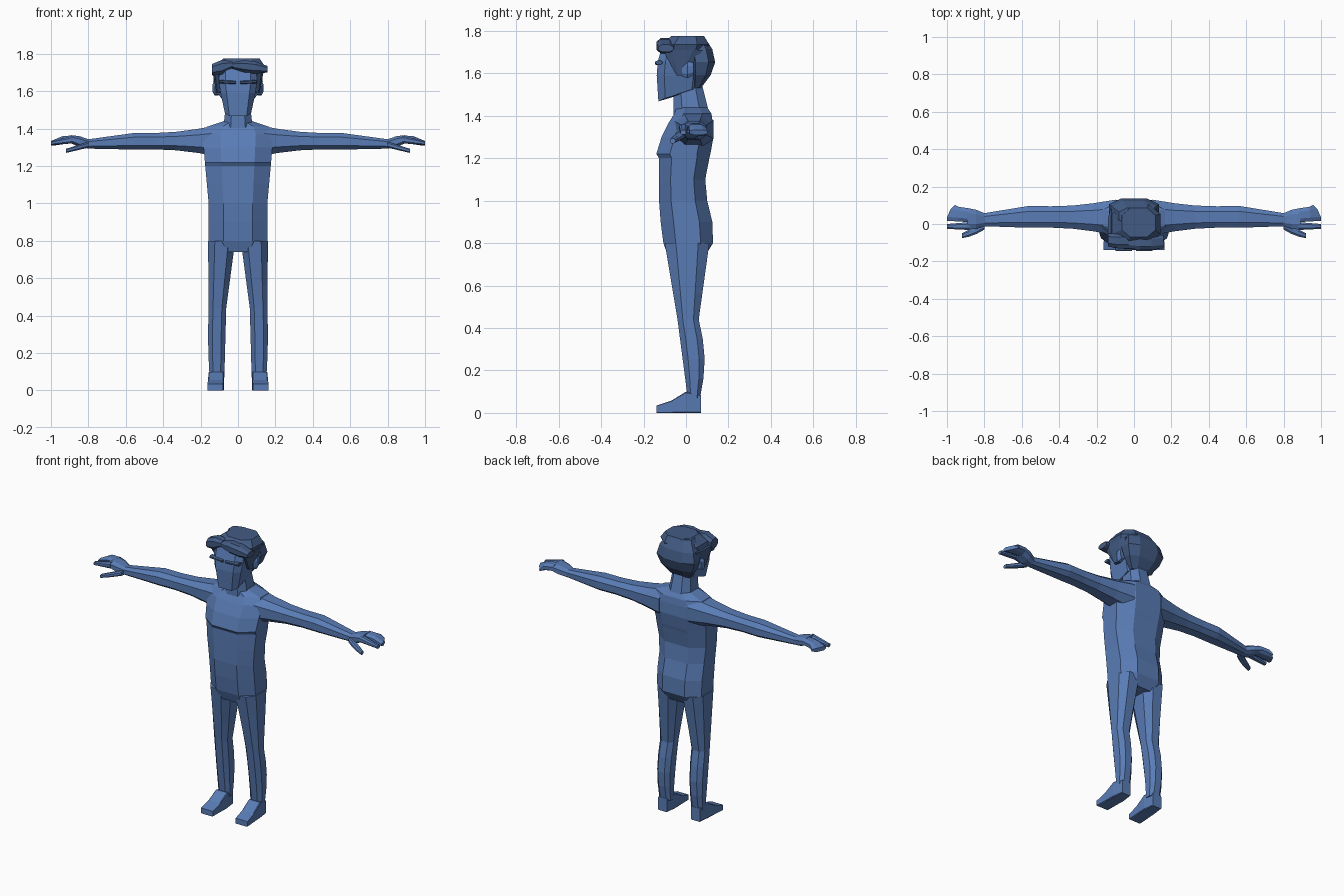
import bpy, bmesh
from math import sin, cos, pi

cube = bpy.data.objects.get("Cube")
if cube:
    bpy.data.objects.remove(cube, do_unlink=True)


def material(name, rgb):
    mat = bpy.data.materials.new(name)
    mat.use_nodes = True
    mat.diffuse_color = (*rgb, 1)
    shader = mat.node_tree.nodes["Principled BSDF"]
    shader.inputs["Base Color"].default_value = (*rgb, 1)
    return mat


blue = material("blue body", (.1, .2, .46))
navy = material("dark blue hair", (.055, .105, .23))


def place(axis, along, a, b):
    """Point on a section that faces the given axis."""
    if axis == 'X':
        return along, a, b
    if axis == 'Y':
        return a, along, b
    return a, b, along


def chamfered(box, cut):
    """Eight corners of a box section with its corners cut off."""
    a_low, a_high, b_low, b_high = box
    a_mid, a_half = (a_low + a_high) / 2, (a_high - a_low) / 2
    b_mid, b_half = (b_low + b_high) / 2, (b_high - b_low) / 2
    inner = 1 - 2 * cut
    corners = []
    for sa, sb in ((-1, -1), (1, -1), (1, 1), (-1, 1)):
        pair = [(a_mid + sa * a_half * inner, b_mid + sb * b_half),
                (a_mid + sa * a_half, b_mid + sb * b_half * inner)]
        corners += pair if sa != sb else pair[::-1]
    return corners


def loft(name, axis, sections, mat=blue, mirror=False, cut=.25):
    """Skin a list of (position, box) sections and close both ends."""
    bm = bmesh.new()
    rings = [[bm.verts.new(place(axis, along, a, b)) for a, b in chamfered(box, cut)]
             for along, box in sections]
    for low, high in zip(rings, rings[1:]):
        for i in range(len(low)):
            bm.faces.new((low[i - 1], low[i], high[i], high[i - 1]))
    bm.faces.new(rings[0])
    bm.faces.new(rings[-1])
    bmesh.ops.recalc_face_normals(bm, faces=bm.faces)
    mesh = bpy.data.meshes.new(name)
    bm.to_mesh(mesh)
    bm.free()
    mesh.materials.append(mat)
    obj = bpy.data.objects.new(name, mesh)
    bpy.context.collection.objects.link(obj)
    if mirror:
        obj.modifiers.new("Mirror", 'MIRROR')
    return obj


def limb(name, axis, span, start, end, steps=1, bulge=(0, 0, 0, 0), **options):
    """Taper from one box section to another, with each side swelling midway."""
    sections = []
    for step in range(steps + 1):
        t = step / steps
        swell = sin(pi * t)
        box = [s + (e - s) * t + side * grow * swell
               for s, e, side, grow in zip(start, end, (-1, 1, -1, 1), bulge)]
        sections.append((span[0] + (span[1] - span[0]) * t, box))
    return loft(name, axis, sections, **options)


def wide(half_width, front, back):
    return -half_width, half_width, front, back


def torso_box(z):
    """Flat belly, chest ledge sloping to the shoulders, and an S-curved back."""
    hip_line = .1 + .13 * (z - .75)
    chest = .14 if z > 1.2 else .127
    shoulder_line = .055 + (1.42 - z) / 2
    back = .11 + .02 * cos(2 * pi * (z - .84) / .48)
    return wide(.157 + .09 * max(0, z - 1), -min(hip_line, chest, shoulder_line), back)


# Torso, closed below by the hips and above by the shoulders
heights = (.8, .9, 1, 1.1, 1.2, 1.22, 1.3, 1.37)
loft("torso", 'Z', [(.74, wide(.13, -.085, .09)),
                    *[(z, torso_box(z)) for z in heights],
                    (1.41, wide(.165, -.055, .12)),
                    (1.44, wide(.075, -.045, .1))])

# Neck, leaning forward
limb("neck", 'Z', (1.39, 1.57), wide(.08, -.06, .115), wide(.06, -.06, .07), steps=2)

# Legs
knee = (.063, .157, -.04, .06)
ankle = (.073, .152, .008, .066)
limb("thigh", 'Z', (.8, .44), (.015, .16, -.1, .11), knee, steps=3, mirror=True)
limb("shin", 'Z', (.44, .07), knee, ankle, steps=4, bulge=(0, .005, 0, .025), mirror=True)

# Feet
instep = (.075, .157, 0, .1)
limb("foot", 'Y', (-.14, 0), (.08, .164, 0, .034), instep, steps=2,
     bulge=(0, 0, 0, -.01), mirror=True, cut=.05)
limb("heel", 'Y', (0, .07), instep, (.085, .147, 0, .085), mirror=True, cut=.05)

# Arms
elbow = (-.02, .097, 1.288, 1.376)
wrist = (-.012, .058, 1.293, 1.343)
limb("upper_arm", 'X', (.1, .56), (-.06, .13, 1.25, 1.42), elbow, steps=4,
     bulge=[-.015] * 4, mirror=True)
limb("forearm", 'X', (.56, .8), elbow, wrist, steps=2, mirror=True)

# Hands: palm, joined fingers, pointing finger and thumb
palm_end = (-.03, .085, 1.32, 1.365)
limb("palm", 'X', (.8, .89), wrist, palm_end, steps=2, bulge=[.005] * 4, mirror=True)
fingers = limb("fingers", 'X', (.88, 1), (.01, .083, 1.322, 1.364),
               (.017, .102, 1.31, 1.334), steps=2, bulge=(0, 0, 0, .01), mirror=True)
for v in fingers.data.vertices:
    if v.co.x > .99:
        v.co.x -= 8 * max(0, v.co.y - .03) ** 2
limb("pointing_finger", 'X', (.88, 1), (-.032, .01, 1.322, 1.362),
     (-.026, 0, 1.312, 1.332), steps=2, mirror=True)
limb("thumb", 'X', (.8, .92), (-.03, .01, 1.298, 1.33),
     (-.076, -.05, 1.27, 1.292), steps=3, bulge=(.008, 0, 0, 0), mirror=True)

# Head, with the jaw rising towards the back
head = limb("head", 'Z', (1.525, 1.72), wide(.07, -.13, .06), wide(.1, -.115, .09),
            steps=3, bulge=(.015, .015, .015, 0), cut=.17)
for v in head.data.vertices:
    if v.co.z < 1.55:
        v.co.z += .44 * min(0, v.co.y)

# Ears and brows
limb("ear", 'Y', (-.02, .035), (.095, .122, 1.585, 1.64), (.095, .13, 1.59, 1.65),
     steps=2, bulge=(0, .01, .01, .01), mirror=True)
limb("brow", 'X', (.01, .1), (-.145, -.12, 1.638, 1.655), (-.145, -.11, 1.642, 1.66),
     mat=navy, mirror=True)

# Hair: back of the head, crown and sideburns
limb("back_hair", 'Z', (1.53, 1.775), wide(.065, .03, .07), wide(.08, 0, .085),
     steps=4, bulge=(.06, .06, 0, .06), mat=navy)
limb("crown_hair", 'Z', (1.695, 1.776), (-.128, .13, -.11, .09),
     (-.065, .115, -.07, .085), steps=2, bulge=[.02] * 4, mat=navy)
limb("sideburn", 'Z', (1.59, 1.71), (.09, .115, -.045, -.015),
     (.09, .138, -.11, .08), steps=2, mat=navy, mirror=True)

# Parted fringe: one wide swept lock and one small lock
limb("wide_fringe", 'X', (-.03, .157), (-.13, -.06, 1.72, 1.755),
     (-.13, -.06, 1.7, 1.735), steps=3, bulge=(.01, 0, .015, .02), mat=navy)
limb("small_fringe", 'X', (-.14, -.03), (-.12, -.05, 1.685, 1.745),
     (-.13, -.05, 1.725, 1.76), steps=2, bulge=(.005, 0, .015, .015), mat=navy)
